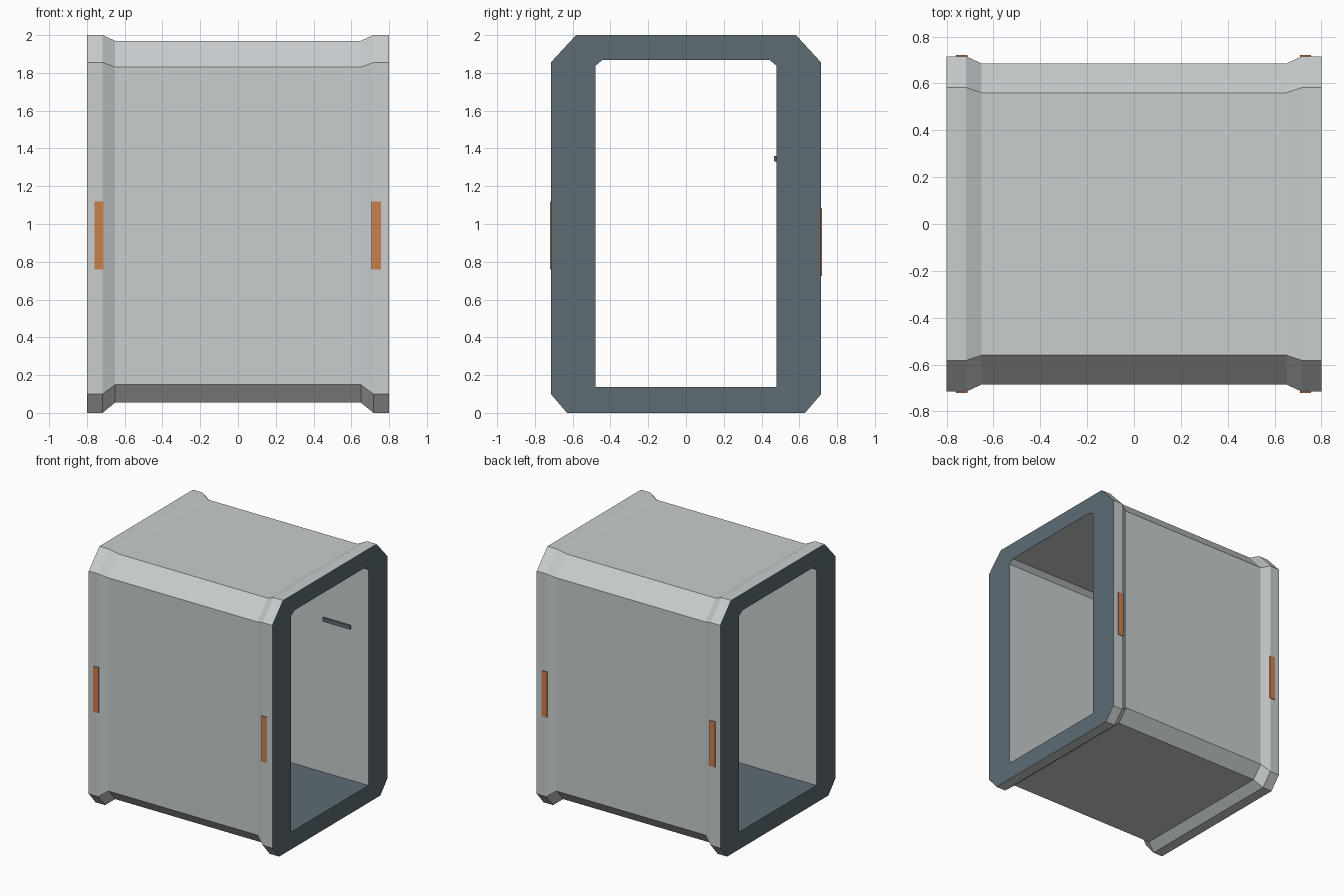
import bpy, bmesh

cube = bpy.data.objects.get("Cube")
if cube:
    bpy.data.objects.remove(cube, do_unlink=True)


def material(name, rgb):
    m = bpy.data.materials.new(name)
    m.use_nodes = True
    m.diffuse_color = (*rgb, 1)
    m.node_tree.nodes["Principled BSDF"].inputs["Base Color"].default_value = (*rgb, 1)
    return m


GREY = material("light grey", (0.58, 0.61, 0.62))
SLATE = material("slate", (0.11, 0.15, 0.175))
ORANGE = material("orange", (0.60, 0.21, 0.07))


def make_object(name, bm, *mats):
    mesh = bpy.data.meshes.new(name)
    bm.to_mesh(mesh)
    bm.free()
    for m in mats:
        mesh.materials.append(m)
    obj = bpy.data.objects.new(name, mesh)
    bpy.context.collection.objects.link(obj)
    return obj


def box(name, low, high, mat):
    bm = bmesh.new()
    bmesh.ops.create_cube(bm, size=1)
    for v in bm.verts:
        v.co = [(a + b) / 2 + c * (b - a) for a, b, c in zip(low, high, v.co)]
    return make_object(name, bm, mat)


def mirrored(half):
    """Close a half profile of (y, z) points across y = 0."""
    return half + [(-y, z) for y, z in reversed(half)]


def tube(bm, stations):
    """Loft through (x, profile) stations and return the two end rings of verts."""
    rings = [[bm.verts.new((x, y, z)) for y, z in prof] for x, prof in stations]
    for a, b in zip(rings, rings[1:]):
        for i in range(len(a)):
            j = (i + 1) % len(a)
            bm.faces.new((a[i], a[j], b[j], b[i]))
    return rings[0], rings[-1]


# Corridor shell: raised collars at both ends, recessed middle, straight bore
collar = mirrored([(0.63, 0), (0.716, 0.1), (0.716, 1.855), (0.582, 2.0)])
middle = mirrored([(0.602, 0.055), (0.685, 0.15), (0.685, 1.83), (0.56, 1.97)])
bore = mirrored([(0.48, 0.137), (0.48, 1.837), (0.443, 1.868)])

bm = bmesh.new()
outer = tube(bm, [(-0.8, collar), (-0.717, collar), (-0.65, middle),
                  (0.65, middle), (0.717, collar), (0.8, collar)])
inner = tube(bm, [(-0.8, bore), (0.8, bore)])

# Flat end frames between the outer edge and the opening
for ring_out, ring_in in zip(outer, inner):
    edges = [bm.edges.get((r[i - 1], r[i])) for r in (ring_out, ring_in) for i in range(len(r))]
    bmesh.ops.triangle_fill(bm, edges=edges, use_beauty=True)
bmesh.ops.recalc_face_normals(bm, faces=bm.faces)

# End frames and walkway are slate, the rest light grey
for f in bm.faces:
    c = f.calc_center_median()
    is_end = abs(c.x) > 0.79
    is_floor = f.normal.z > 0.9 and c.z < 0.5
    f.material_index = 1 if is_end or is_floor else 0
make_object("corridor_shell", bm, GREY, SLATE)

# Orange marker plates on the collars, slightly lower at the back
for side, y, z in (("front", -0.717, 0.76), ("back", 0.717, 0.725)):
    for end, x in (("right", -0.735), ("left", 0.732)):
        box(f"{side}_{end}_marker", (x - 0.024, y - 0.004, z),
            (x + 0.024, y + 0.004, z + 0.36), ORANGE)

# Small rail on the inside of the back wall
box("wall_rail", (0.41, 0.465, 1.33), (0.65, 0.482, 1.36), SLATE)
